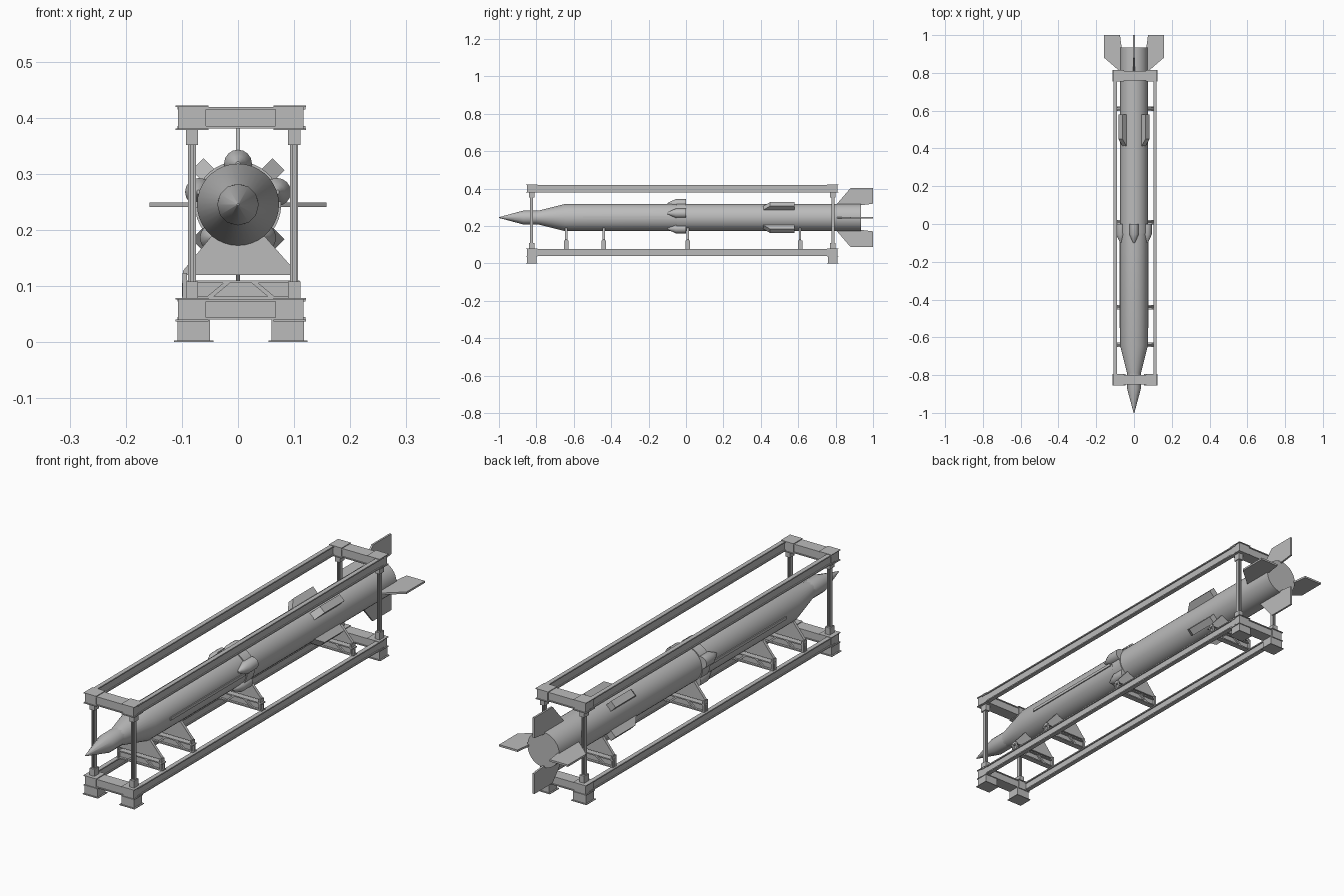
import bpy, bmesh, math
from mathutils import Matrix, Vector

if "Cube" in bpy.data.objects:
    bpy.data.objects.remove(bpy.data.objects["Cube"])

grey = bpy.data.materials.new("plain grey")
grey.diffuse_color = (0.5, 0.5, 0.5, 1)
grey.use_nodes = True
grey.node_tree.nodes["Principled BSDF"].inputs["Base Color"].default_value = grey.diffuse_color
AXIS_Z = 0.245   # height of the rocket centre line
R = 0.073        # body radius
CX = 0.005       # frame centre in x


def finish(name, bm, smooth=False):
    bmesh.ops.recalc_face_normals(bm, faces=bm.faces[:])
    me = bpy.data.meshes.new(name)
    bm.to_mesh(me)
    bm.free()
    me.materials.append(grey)
    ob = bpy.data.objects.new(name, me)
    bpy.context.collection.objects.link(ob)
    if smooth:
        bpy.ops.object.select_all(action='DESELECT')
        bpy.context.view_layer.objects.active = ob
        ob.select_set(True)
        bpy.ops.object.shade_smooth_by_angle(angle=math.radians(35))
    return ob


def boxes(name, spans):
    """Several boxes in one mesh, each (x0, x1, y0, y1, z0, z1)."""
    bm = bmesh.new()
    for x0, x1, y0, y1, z0, z1 in spans:
        m = Matrix.Translation(((x0 + x1) / 2, (y0 + y1) / 2, (z0 + z1) / 2)) \
            @ Matrix.Diagonal((x1 - x0, y1 - y0, z1 - z0, 1))
        bmesh.ops.create_cube(bm, size=1, matrix=m)
    return finish(name, bm)


def lathe(name, profile, sides, loc=(0, 0, AXIS_Z)):
    """Revolve (y, radius) points about an axis along y."""
    bm = bmesh.new()
    rings = []
    for y, r in profile:
        rings.append([bm.verts.new((loc[0] + r * math.cos(2 * math.pi * i / sides), loc[1] + y,
                                    loc[2] + r * math.sin(2 * math.pi * i / sides)))
                      for i in range(sides)])
    for a, b in zip(rings, rings[1:]):
        for i in range(sides):
            j = (i + 1) % sides
            bm.faces.new((a[i], a[j], b[j], b[i]))
    bm.faces.new(rings[0])
    bm.faces.new(rings[-1])
    return finish(name, bm, True)


def prism(name, points, direction, matrix=Matrix()):
    """Extrude a flat polygon by plus and minus half of a direction."""
    bm = bmesh.new()
    d = Vector(direction)
    face = bm.faces.new([bm.verts.new(Vector(p) - d / 2) for p in points])
    ext = bmesh.ops.extrude_face_region(bm, geom=[face])
    bmesh.ops.translate(bm, vec=d, verts=[v for v in ext['geom'] if isinstance(v, bmesh.types.BMVert)])
    bmesh.ops.transform(bm, matrix=matrix, verts=bm.verts[:])
    return finish(name, bm)


def around(angle):
    """Turn parts modelled pointing up +z about the rocket axis."""
    return Matrix.Translation((0, 0, AXIS_Z)) @ Matrix.Rotation(math.radians(angle), 4, 'Y')


# Rocket body
lathe("nose_cone", [(-1.0, 0.002), (-0.87, 0.037), (-0.79, 0.037)], 12)
lathe("rocket_body", [(-0.80, 0.036), (-0.79, 0.037), (-0.645, R), (0.0, R), (0.935, R)], 36)
lathe("middle_collar", [(-0.05, 0.077), (0.0, 0.077)], 36)

# Five pointed pods around the middle
for i in range(5):
    a = math.radians(90 + 72 * i)
    lathe("middle_pod", [(-0.10, 0.004), (-0.08, 0.014), (-0.055, 0.025), (0.0, 0.025)], 16,
          (R * math.cos(a), 0, AXIS_Z + R * math.sin(a)))

# Tail fins
fin = [(0, 0.80, 0.065), (0, 0.88, 0.158), (0, 1.0, 0.158), (0, 1.0, 0.074), (0, 0.93, 0.065)]
for a in range(0, 360, 90):
    prism("tail_fin", fin, (0.008, 0, 0), around(a))

# Diagonal wedge strakes
strake = [(0, 0.405, 0.065), (0, 0.45, 0.102), (0, 0.58, 0.102), (0, 0.58, 0.065)]
for a in range(45, 360, 90):
    prism("wedge_strake", strake, (0.03, 0, 0), around(a))

# Cable ducts along the sides
for s in (-1, 1):
    boxes("cable_duct", [(s * 0.073 - 0.004, s * 0.073 + 0.004, -0.55, -0.06,
                          AXIS_Z - 0.006, AXIS_Z + 0.006)])

# Frame ends, corners, posts and feet
ENDS = (-0.825, 0.785)
for y in ENDS:
    for z0, z1, level in ((0.038, 0.078, "lower"), (0.379, 0.421, "upper")):
        x0, x1 = CX - 0.063, CX + 0.063
        boxes(level + "_cross_beam", [
            (x0, x1, y - 0.026, y + 0.026, z0 + 0.002, z0 + 0.006),
            (x0, x1, y - 0.026, y + 0.026, z1 - 0.006, z1 - 0.002),
            (x0, x1, y - 0.022, y + 0.022, z0 + 0.005, z1 - 0.005)])
        for s in (-1, 1):
            x = CX + s * 0.087
            boxes(level + "_corner_block", [
                (x - 0.025, x + 0.025, y - 0.026, y + 0.026, z0, z1),
                (x - 0.029, x + 0.029, y - 0.03, y + 0.03, z0 - 0.001, z0 + 0.002),
                (x - 0.029, x + 0.029, y - 0.03, y + 0.03, z1 - 0.002, z1 + 0.001)])
    for s in (-1, 1):
        x = 0.009 + s * 0.091
        boxes("corner_post", [
            (x - 0.007, x - 0.003, y - 0.008, y + 0.008, 0.10, 0.36),
            (x + 0.003, x + 0.007, y - 0.008, y + 0.008, 0.10, 0.36),
            (x - 0.004, x + 0.004, y - 0.002, y + 0.002, 0.10, 0.36)])
        boxes("post_collar", [
            (x - 0.011, x + 0.011, y - 0.015, y + 0.015, 0.078, 0.108),
            (x - 0.011, x + 0.011, y - 0.015, y + 0.015, 0.351, 0.38)])
        x = CX + s * 0.084
        boxes("foot", [
            (x - 0.029, x + 0.029, y - 0.026, y + 0.026, 0.002, 0.04),
            (x - 0.035, x + 0.035, y - 0.031, y + 0.031, 0, 0.003)])

# Long side rails with flanges
for z0, z1, level in ((0.04, 0.077, "lower"), (0.38, 0.42, "upper")):
    for s in (-1, 1):
        x = CX + 0.001 + s * 0.105
        boxes(level + "_side_rail", [
            (x - 0.009, x + 0.009, ENDS[0], ENDS[1], z0, z0 + 0.005),
            (x - 0.009, x + 0.009, ENDS[0], ENDS[1], z1 - 0.005, z1),
            (x - 0.004, x + 0.004, ENDS[0], ENDS[1], z0, z1)])

# Cradles that carry the rocket
for y in (-0.64, -0.44, 0.01, 0.61):
    prism("cradle_plate", [(-0.098, y, 0.12), (-0.098, y, 0.127), (-0.048, y, 0.188),
                           (0.048, y, 0.188), (0.102, y, 0.127), (0.102, y, 0.12)], (0, 0.012, 0))
    boxes("cradle_beam", [
        (-0.10, 0.11, y - 0.012, y + 0.012, 0.076, 0.081),
        (-0.10, 0.11, y - 0.012, y + 0.012, 0.105, 0.110),
        (-0.10, 0.11, y - 0.003, y + 0.003, 0.078, 0.108),
        (-0.099, -0.091, y - 0.012, y + 0.012, 0.078, 0.123),
        (0.095, 0.103, y - 0.012, y + 0.012, 0.078, 0.123)])
    for s in (-1, 1):
        prism("cradle_brace", [(CX + s * 0.064, y, 0.078), (CX + s * 0.028, y, 0.108),
                               (CX + s * 0.016, y, 0.108), (CX + s * 0.052, y, 0.078)], (0, 0.02, 0))
